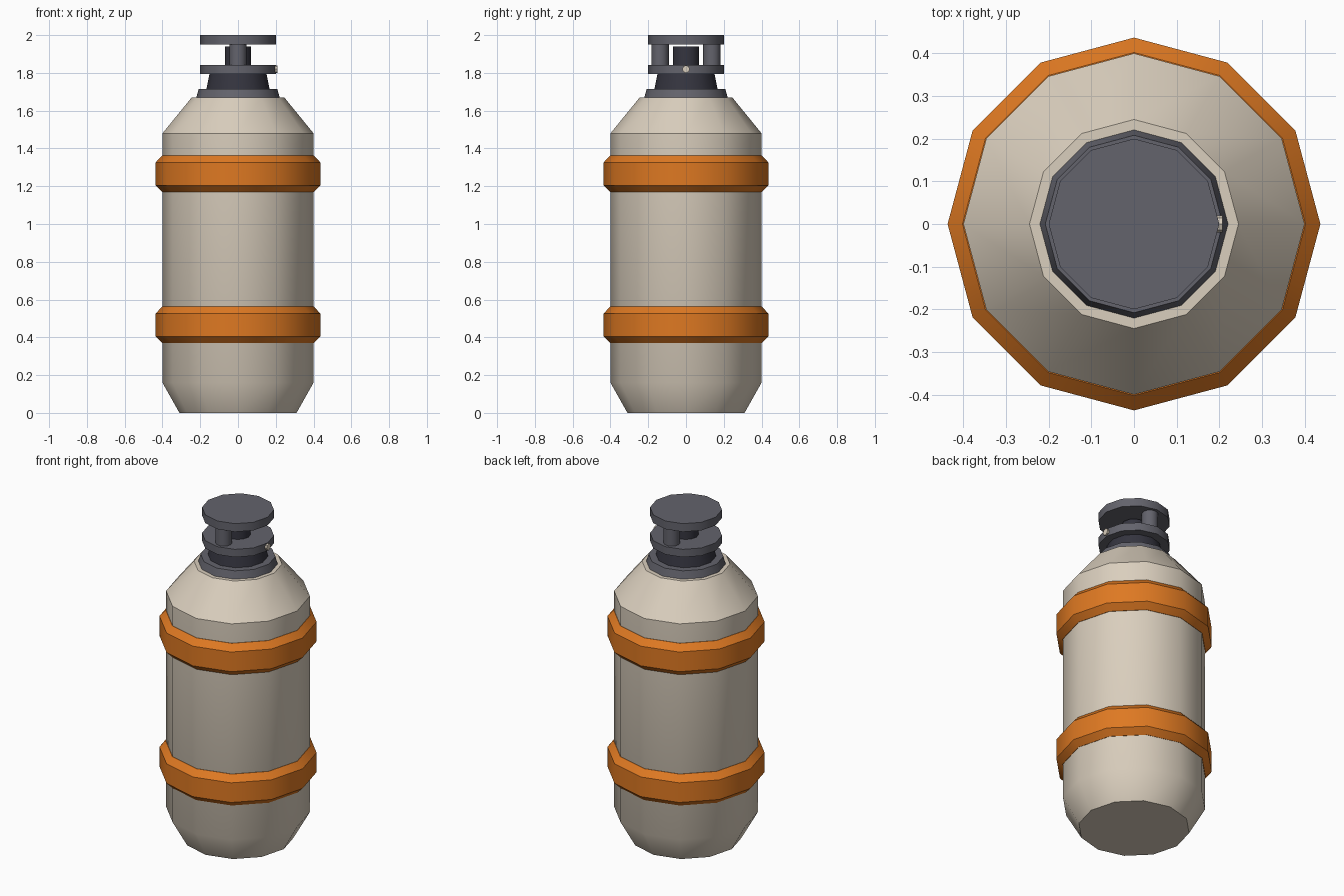
import bpy, bmesh, math
from mathutils import Matrix

cube = bpy.data.objects.get("Cube")
if cube:
    bpy.data.objects.remove(cube)


def material(name, rgb):
    m = bpy.data.materials.new(name)
    m.use_nodes = True
    m.diffuse_color = (*rgb, 1)
    m.node_tree.nodes["Principled BSDF"].inputs["Base Color"].default_value = (*rgb, 1)
    return m


cream = material("cream paint", (0.70, 0.62, 0.51))
orange = material("orange paint", (0.73, 0.19, 0.016))
grey = material("grey metal", (0.125, 0.125, 0.15))
dark = material("dark metal", (0.035, 0.035, 0.05))


def lathe(name, profile, mat, sides=12, closed=False, matrix=None):
    """Revolve (radius, height) points around z; open profiles get end caps."""
    bm = bmesh.new()
    rings = []
    for r, z in profile:
        angles = [math.tau * i / sides for i in range(sides)]
        rings.append([bm.verts.new((r * math.cos(a), r * math.sin(a), z)) for a in angles])
    pairs = list(zip(rings, rings[1:]))
    if closed:
        pairs.append((rings[-1], rings[0]))
    else:
        bm.faces.new(rings[0][::-1])
        bm.faces.new(rings[-1])
    for lo, hi in pairs:
        for i in range(sides):
            j = (i + 1) % sides
            bm.faces.new((lo[i], lo[j], hi[j], hi[i]))
    bmesh.ops.recalc_face_normals(bm, faces=bm.faces)
    if matrix:
        bm.transform(matrix)
    mesh = bpy.data.meshes.new(name)
    bm.to_mesh(mesh)
    bm.free()
    mesh.materials.append(mat)
    obj = bpy.data.objects.new(name, mesh)
    bpy.context.collection.objects.link(obj)
    bpy.ops.object.select_all(action="DESELECT")
    obj.select_set(True)
    bpy.context.view_layer.objects.active = obj
    bpy.ops.object.shade_smooth_by_angle(angle=math.radians(31))
    return obj


def cylinder(name, r, z0, z1, mat, sides=12, matrix=None):
    return lathe(name, [(r, z0), (r, z1)], mat, sides, matrix=matrix)


# Tank body with tapered base and shoulder
lathe("tank_body", [(0.31, 0), (0.40, 0.16), (0.40, 1.48), (0.245, 1.67)], cream)

# Bevelled bands around the body
for name, z in (("lower_band", 0.37), ("upper_band", 1.17)):
    lathe(name, [(0.39, z), (0.402, z), (0.437, z + 0.035), (0.437, z + 0.155),
                 (0.402, z + 0.192), (0.39, z + 0.192)], orange, closed=True)

# Neck and valve
lathe("neck_flange", [(0.222, 1.665), (0.208, 1.715)], grey)
lathe("neck", [(0.168, 1.71), (0.15, 1.80)], dark)
cylinder("lower_disc", 0.20, 1.795, 1.843, grey)
cylinder("valve_core", 0.07, 1.84, 1.94, dark)
cylinder("top_disc", 0.20, 1.95, 2.0, grey)

# Posts holding the top disc
for name, side in (("front_post", -1), ("back_post", 1)):
    cylinder(name, 0.046, 1.84, 1.955, grey, matrix=Matrix.Translation((0, side * 0.137, 0)))

# Small pin on the left rim of the lower disc
cylinder("pin", 0.02, 0.18, 0.208, cream, 8,
         Matrix.Translation((0, 0, 1.82)) @ Matrix.Rotation(math.pi / 2, 4, "Y"))
